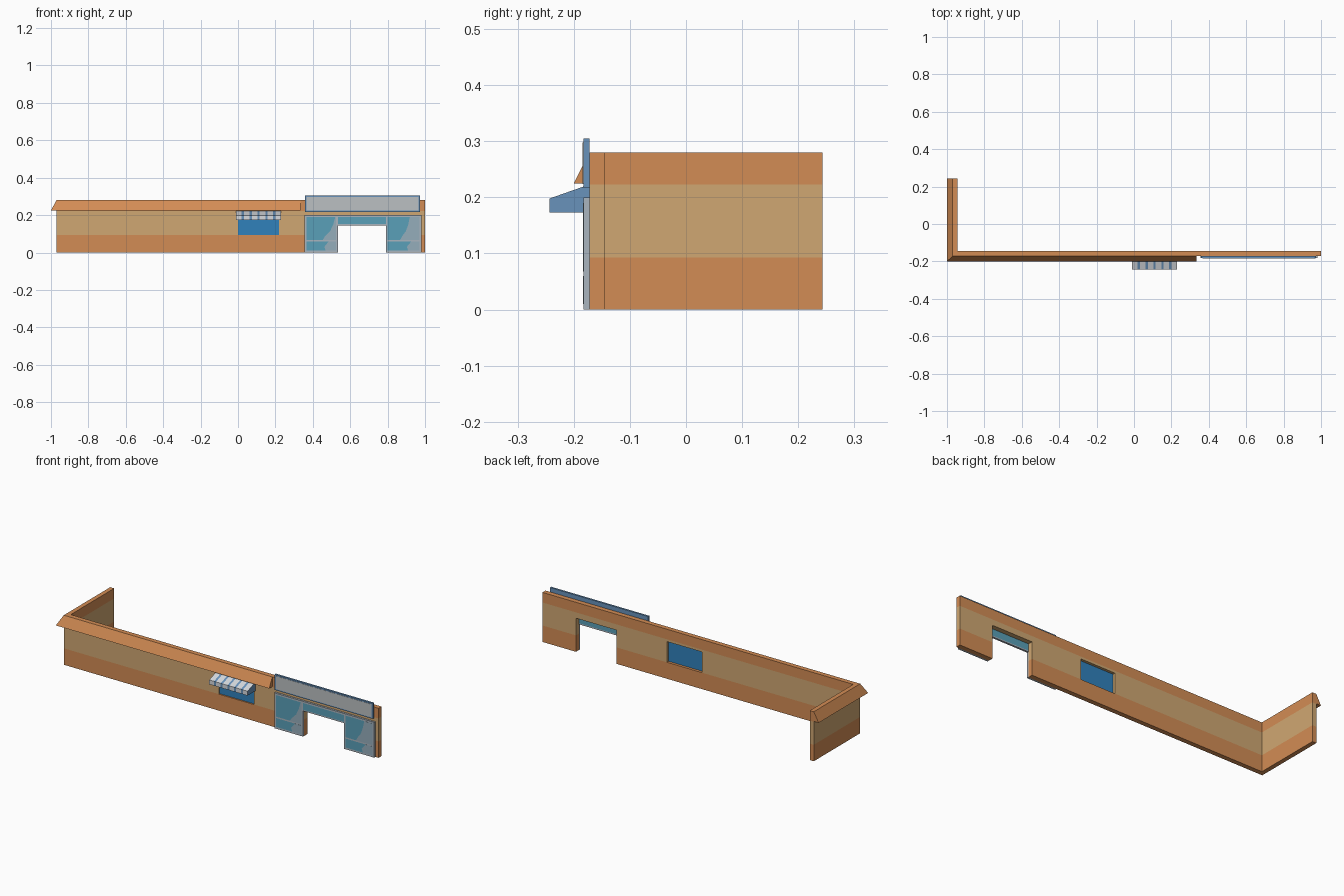
import bpy, bmesh

if "Cube" in bpy.data.objects:
    bpy.data.objects.remove(bpy.data.objects["Cube"])


def material(name, r, g, b):
    m = bpy.data.materials.new(name)
    m.diffuse_color = (r, g, b, 1)
    m.use_nodes = True
    m.node_tree.nodes["Principled BSDF"].inputs["Base Color"].default_value = m.diffuse_color
    return m


ORANGE = material("orange plaster", .65, .265, .09)
TAN = material("tan plaster", .63, .39, .17)
BLUE = material("window blue", .03, .22, .50)
STEEL = material("steel blue", .14, .29, .50)
FRAME = material("frame grey", .40, .46, .52)
TEAL = material("teal glass", .10, .35, .48)
GLARE = material("glass reflection", .30, .42, .50)
PALE = material("sign grey", .50, .53, .54)
CLOTH = material("awning white", .68, .70, .73)


def finish(name, bm, mats):
    bmesh.ops.remove_doubles(bm, verts=bm.verts, dist=1e-5)
    bmesh.ops.recalc_face_normals(bm, faces=bm.faces)
    me = bpy.data.meshes.new(name)
    bm.to_mesh(me)
    bm.free()
    for m in mats:
        me.materials.append(m)
    ob = bpy.data.objects.new(name, me)
    bpy.context.collection.objects.link(ob)
    return ob


def panel_wall(name, columns, zs, hole, paint, mats):
    """Wall of rectangular cells; columns are (outer xy, inner xy) pairs."""
    bm = bmesh.new()
    nc, nz = len(columns) - 1, len(zs) - 1

    def solid(i, k):
        return 0 <= i < nc and 0 <= k < nz and not hole(i, k)

    def p(i, side, k):
        return bm.verts.new((*columns[i][side], zs[k]))

    for i in range(nc):
        for k in range(nz):
            if not solid(i, k):
                continue
            quads = [[p(i + a, s, k + b) for a, b in ((0, 0), (1, 0), (1, 1), (0, 1))] for s in (0, 1)]
            for d, a in ((-1, 0), (1, 1)):
                if not solid(i + d, k):
                    quads.append([p(i + a, 0, k), p(i + a, 1, k), p(i + a, 1, k + 1), p(i + a, 0, k + 1)])
                if not solid(i, k + d):
                    quads.append([p(i, 0, k + a), p(i + 1, 0, k + a), p(i + 1, 1, k + a), p(i, 1, k + a)])
            for q in quads:
                bm.faces.new(q).material_index = paint(i, k)
    bmesh.ops.delete(bm, geom=[v for v in bm.verts if not v.link_faces], context='VERTS')
    return finish(name, bm, mats)


def loft(name, rings, mats):
    """Closed solid through matching rings of points."""
    bm = bmesh.new()
    rs = [[bm.verts.new(c) for c in r] for r in rings]
    n = len(rs[0])
    for a, b in zip(rs, rs[1:]):
        for j in range(n):
            bm.faces.new((a[j], a[(j + 1) % n], b[(j + 1) % n], b[j]))
    bm.faces.new(rs[0])
    bm.faces.new(rs[-1])
    return finish(name, bm, mats)


def box(name, x0, x1, y0, y1, z0, z1, mat):
    return loft(name, [[(x, y0, z0), (x, y1, z0), (x, y1, z1), (x, y0, z1)] for x in (x0, x1)], [mat])


YF, YB = -.172, -.145        # front and back of the long wall

# L-shaped banded wall with window and door openings
cols = [((-.97, .243), (-.945, .243)), ((-.97, YF), (-.945, YB))]
cols += [((x, YF), (x, YB)) for x in (0, .22, .535, .79, 1)]
wz = [0, .093, .145, .19, .21, .223, .28]
panel_wall("wall", cols, wz,
           lambda i, k: (i == 2 and 1 <= k <= 3) or (i == 4 and k <= 2),
           lambda i, k: 1 if 1 <= k <= 4 else 0, [ORANGE, TAN])

# sloped eave mitred around the corner
loft("eave", [
    [(-.97, .243, .28), (-1, .243, .225), (-.97, .243, .225)],
    [(-.97, YF, .28), (-1, -.2, .225), (-.97, YF, .225)],
    [(.335, YF, .28), (.335, -.2, .225), (.335, YF, .225)]], [ORANGE])

# window pane set in the wall
box("window_pane", 0, .22, -.165, -.160, .093, .21, BLUE)

# striped awning
profile = [(YF, .173), (-.243, .173), (-.243, .198), (YF, .223)]
xs = [-.01]
while xs[-1] < .225:
    xs += [xs[-1] + .03, xs[-1] + .042]
xs = [x for x in xs if x < .225] + [.23]
awning = loft("awning", [[(x, y, z) for y, z in profile] for x in xs], [STEEL, CLOTH])
for f in awning.data.polygons:
    c = f.center
    slot = max(i for i, x in enumerate(xs) if x <= c.x + 1e-4)
    if abs(f.normal.x) < .5 and (f.normal.z > .5 or f.normal.y < -.5) and slot % 2 == 0:
        f.material_index = 1

# shop front: frame and glass as one panelled slab
sx = [.355, .365, .525, .535, .79, .80, .97, .98]
sz = [0, .01, .06, .068, .145, .152, .19, .2]


def shop_paint(i, k):
    if i in (1, 5):
        return 1 if k in (1, 3, 4, 5) else 0
    return 1 if i == 3 and k == 5 else 0


panel_wall("shop_front", [((x, -.183), (x, YF)) for x in sx], sz,
           lambda i, k: i == 3 and k < 4, shop_paint, [FRAME, TEAL])


# pale reflections on the glass
def reflection(name, pts):
    loft(name, [[(x, y, z) for x, z in pts] for y in (-.1838, -.1829)], [GLARE])


for side, x0, w in (("left", .365, .16), ("right", .80, .17)):
    t = 1 if side == "left" else .72
    reflection(side + "_upper_reflection", [
        (x0 + w, .19), (x0 + w * t * .97, .19), (x0 + w * t * .9, .15), (x0 + w * t * .8, .115),
        (x0 + w * t * .62, .085), (x0 + w * t * .55, .068), (x0 + w, .068)])
    reflection(side + "_lower_reflection", [
        (x0 + w, .06), (x0 + w * .75, .06), (x0 + w * .6, .03), (x0 + w * .65, .01), (x0 + w, .01)])

# blank sign board with a pale face
box("sign_board", .358, .972, -.183, YF, .217, .305, STEEL)
box("sign_face", .366, .964, -.1842, -.1828, .224, .298, PALE)
